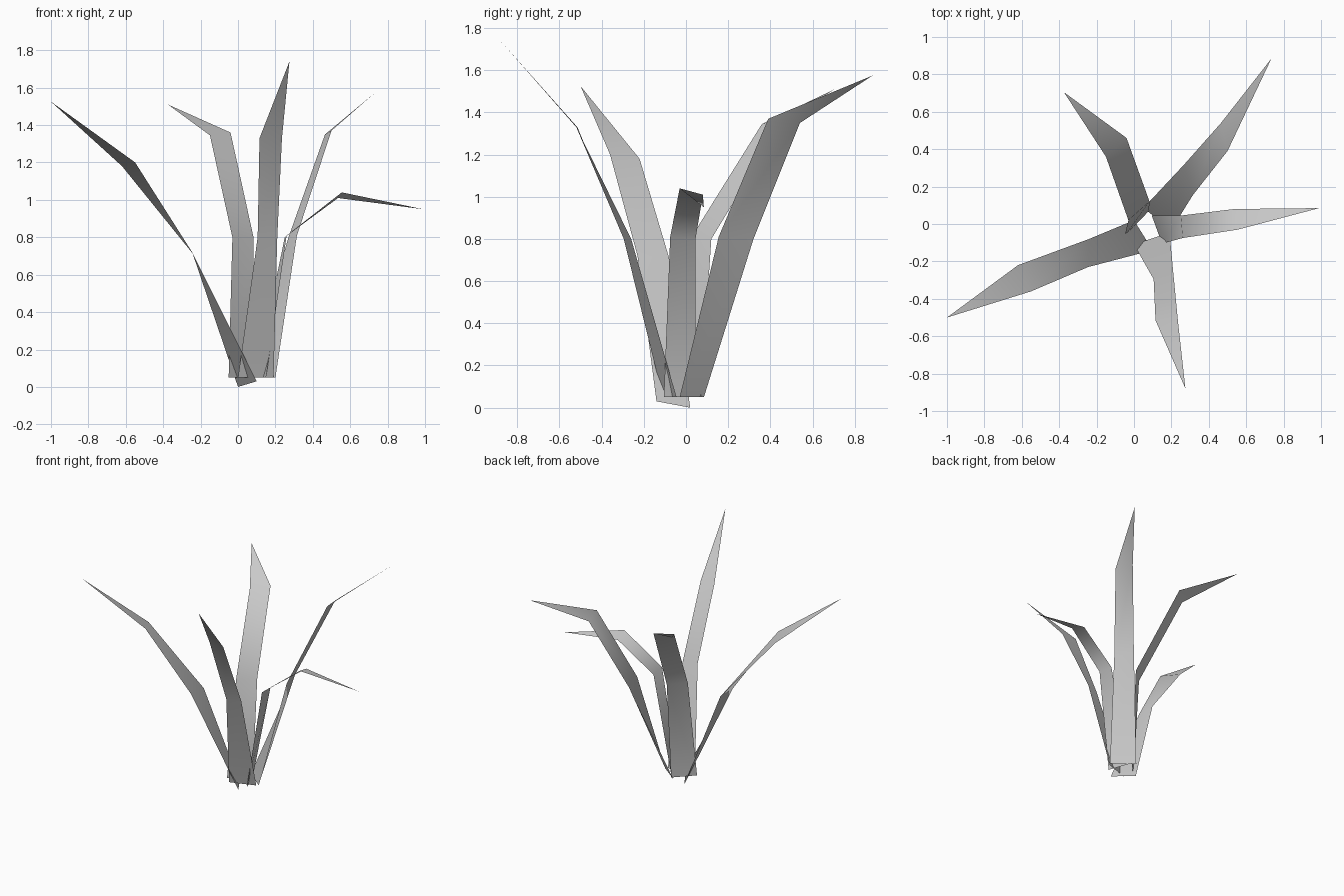
import bpy

# Each blade: left/right points at base, middle and shoulder, then the tip
BLADES = {
    "left_blade": [
        (0.0, 0.02, 0.0), (0.10, -0.14, 0.03),
        (-0.24, -0.08, 0.71), (-0.245, -0.23, 0.72),
        (-0.62, -0.22, 1.18), (-0.55, -0.36, 1.20), (-1.0, -0.50, 1.525)],
    "back_left_blade": [
        (-0.05, -0.065, 0.05), (0.08, 0.07, 0.05),
        (-0.03, 0.02, 0.80), (0.083, 0.12, 0.80),
        (-0.15, 0.36, 1.345), (-0.04, 0.46, 1.36), (-0.375, 0.705, 1.51)],
    "front_blade": [
        (0.0, -0.11, 0.05), (0.19, -0.045, 0.05),
        (0.105, -0.295, 0.80), (0.21, -0.26, 0.80),
        (0.115, -0.515, 1.33), (0.235, -0.52, 1.33), (0.275, -0.88, 1.74)],
    "right_blade": [
        (0.15, -0.105, 0.05), (0.095, 0.045, 0.05),
        (0.26, -0.075, 0.81), (0.25, 0.045, 0.80),
        (0.555, -0.03, 1.04), (0.535, 0.08, 1.01), (0.99, 0.085, 0.95)],
    "back_right_blade": [
        (0.20, -0.03, 0.05), (0.05, 0.085, 0.05),
        (0.315, 0.155, 0.81), (0.27, 0.32, 0.80),
        (0.50, 0.39, 1.37), (0.465, 0.54, 1.35), (0.735, 0.885, 1.575)],
}


def make_blade(name, points):
    # Two quads and a pointed end, one thin sheet
    mesh = bpy.data.meshes.new(name)
    mesh.from_pydata(points, [], [(0, 1, 3, 2), (2, 3, 5, 4), (4, 5, 6)])
    mesh.shade_smooth()
    obj = bpy.data.objects.new(name, mesh)
    bpy.context.collection.objects.link(obj)


for blade_name, blade_points in BLADES.items():
    make_blade(blade_name, blade_points)
